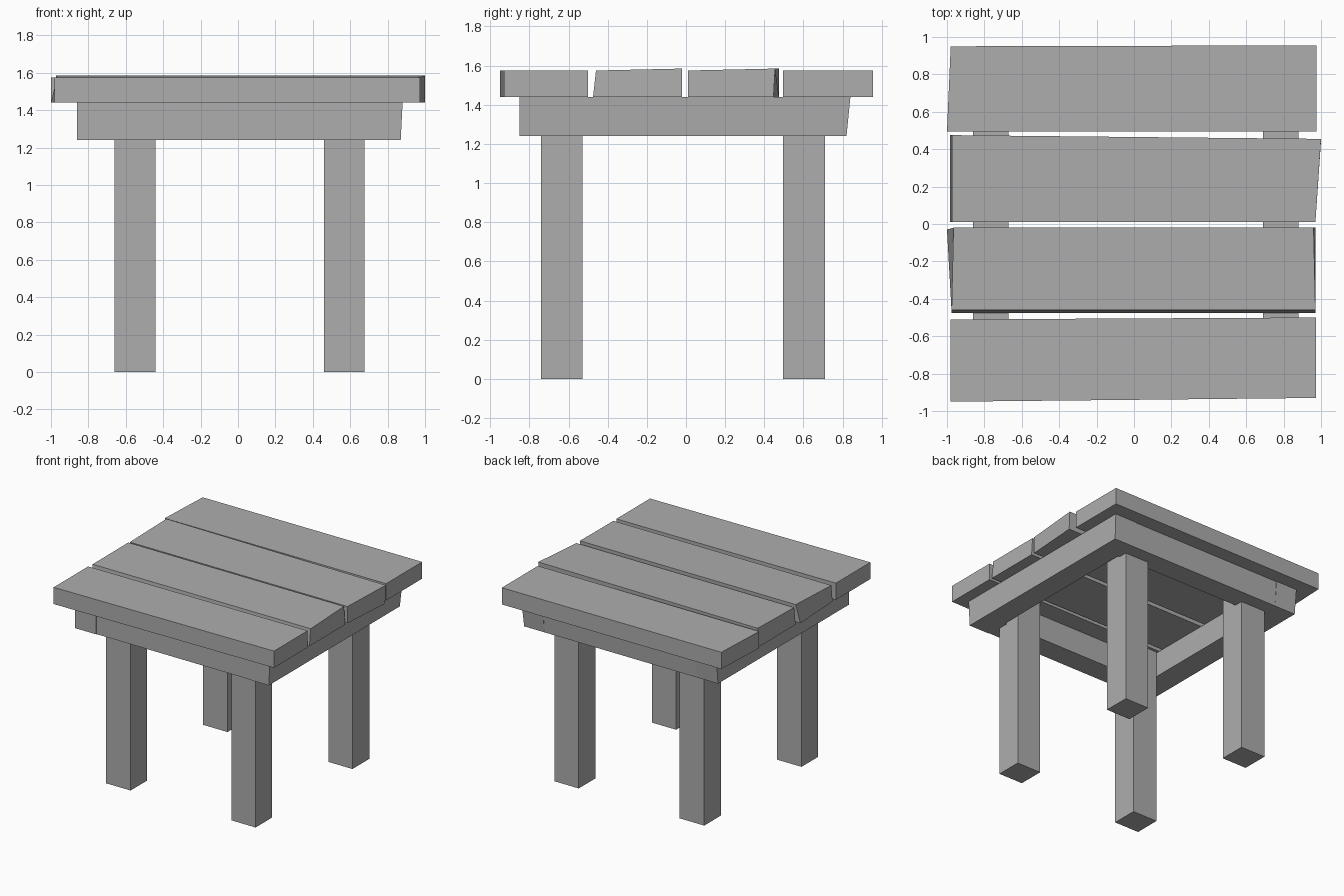
import bpy
import bmesh

cube = bpy.data.objects.get("Cube")
if cube:
    bpy.data.objects.remove(cube, do_unlink=True)

grey = bpy.data.materials.new("plain_grey")
grey.use_nodes = True
COLOUR = (0.42, 0.42, 0.42, 1)
grey.diffuse_color = COLOUR
grey.node_tree.nodes["Principled BSDF"].inputs["Base Color"].default_value = COLOUR


def block(name, x, y, z, nudges=()):
    """Box from ranges; each nudge moves the corners picked by side signs (0 = both)."""
    mesh = bpy.data.meshes.new(name)
    bm = bmesh.new()
    bmesh.ops.create_cube(bm, size=2)
    for v in bm.verts:
        signs = tuple(v.co)
        v.co = [r[0] if s < 0 else r[1] for r, s in zip((x, y, z), signs)]
        for pick, move in nudges:
            if all(p == 0 or p * s > 0 for p, s in zip(pick, signs)):
                for axis in range(3):
                    v.co[axis] += move[axis]
    bm.to_mesh(mesh)
    bm.free()
    mesh.materials.append(grey)
    obj = bpy.data.objects.new(name, mesh)
    bpy.context.collection.objects.link(obj)
    return obj


# Legs, reaching up to the underside of the planks
for side, x in (("right", (-0.66, -0.44)), ("left", (0.46, 0.675))):
    for end, y in (("front", (-0.74, -0.53)), ("back", (0.495, 0.71))):
        block(f"{end}_{side}_leg", x, y, (0, 1.44))

# Apron frame: side boards run full depth, end boards fit between them
rail = (1.24, 1.44)
block("right_apron", (-0.86, -0.67), (-0.85, 0.84), rail,
      [((0, 1, -1), (0, -0.02, 0))])
block("left_apron", (0.69, 0.88), (-0.85, 0.84), rail,
      [((0, 1, -1), (0, -0.02, 0)), ((1, 0, -1), (-0.01, 0, 0))])
block("front_apron", (-0.67, 0.69), (-0.845, -0.66), rail)
block("back_apron", (-0.67, 0.69), (0.64, 0.835), rail,
      [((0, 1, -1), (0, -0.015, 0))])

# Top planks, each cut slightly out of square
top = (1.44, 1.575)
block("back_plank", (-0.98, 0.975), (0.495, 0.955), top,
      [((-1, -1, 0), (-0.02, 0, 0)), ((-1, 1, 0), (0, -0.005, 0))])
block("back_middle_plank", (-0.985, 0.97), (0.01, 0.475), top,
      [((1, 1, 0), (0.03, -0.02, 0)), ((-1, 0, 1), (0.013, 0, 0)),
       ((0, 1, 1), (0, 0, 0.01)), ((1, 1, -1), (0, -0.008, 0))])
block("front_middle_plank", (-0.975, 0.97), (-0.475, -0.02), top,
      [((0, -1, 1), (0, 0.015, 0)), ((-1, 1, -1), (-0.025, -0.01, 0)),
       ((-1, 1, 1), (0.01, 0, 0)), ((0, 1, 1), (0, 0, 0.01)),
       ((1, 1, 1), (-0.01, 0, 0))])
block("front_plank", (-0.98, 0.972), (-0.95, -0.5), top,
      [((1, -1, 0), (0, 0.02, 0)), ((-1, 1, 0), (0, -0.01, 0))])
